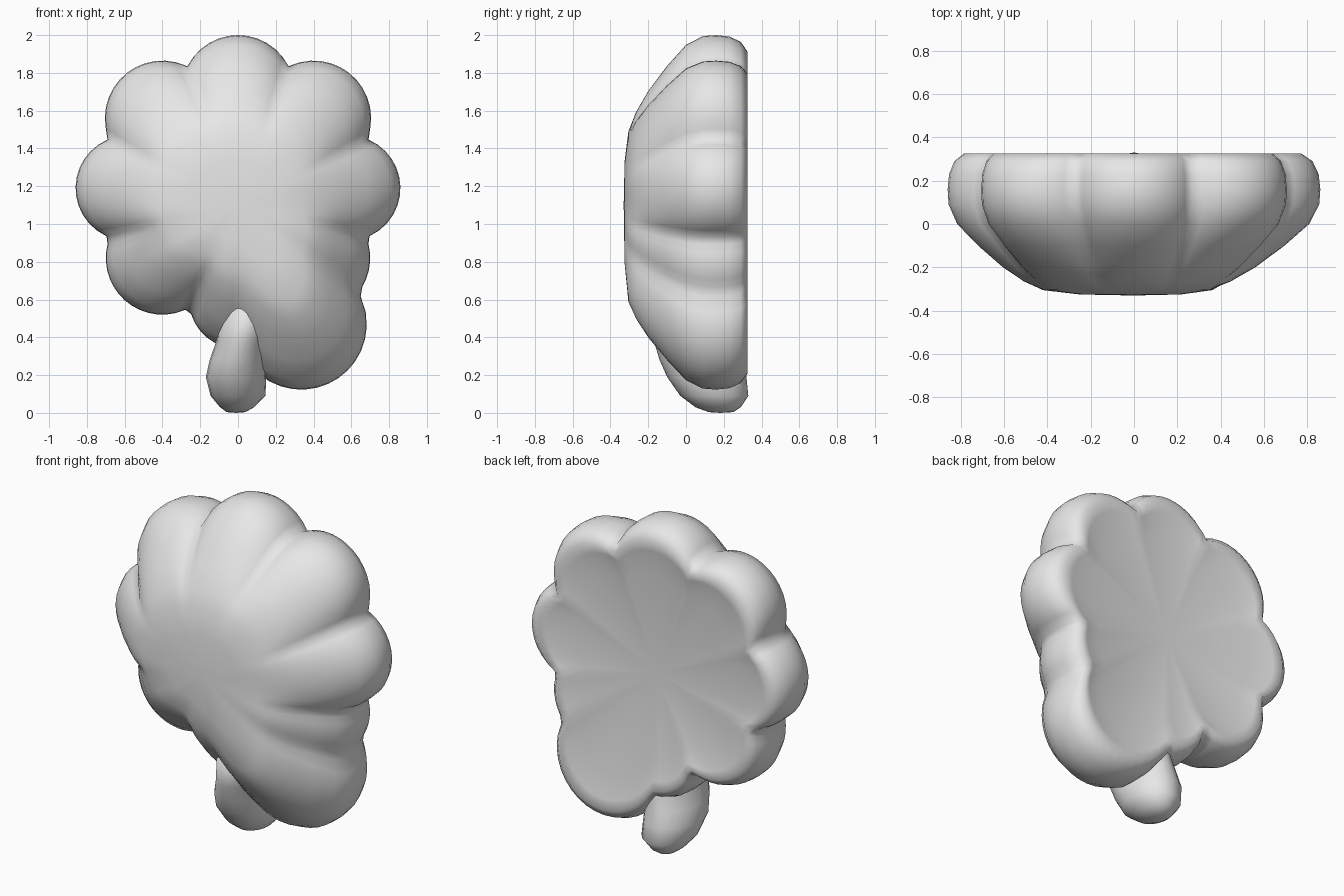
import bpy, bmesh, math

if "Cube" in bpy.data.objects:
    bpy.data.objects.remove(bpy.data.objects["Cube"])

grey = bpy.data.materials.new("light_grey")
grey.diffuse_color = (0.8, 0.8, 0.8, 1)
grey.use_nodes = True
grey.node_tree.nodes["Principled BSDF"].inputs["Base Color"].default_value = grey.diffuse_color

CENTRE_Z = 1.1
# Rounded lobes of the outline: x, z, radius
LOBES = [(0, 1.70, 0.30), (0, 0.60, 0.26), (0.335, 0.47, 0.347)]
for s in (-1, 1):
    LOBES += [(s * 0.40, 1.56, 0.305), (s * 0.58, 1.19, 0.28), (s * 0.40, 0.82, 0.30)]

# Radius of the flat front area every 30 degrees, from +x anticlockwise
PLATEAU = [0.34, 0.38, 0.40, 0.39, 0.41, 0.44, 0.42, 0.37, 0.30, 0.35, 0.58, 0.40]

# Depth profile: (0 = front plateau edge, 1 = outer outline), y
PROFILE = [(0, -0.305), (0.2, -0.265), (0.42, -0.2), (0.68, -0.1), (0.9, 0.0),
           (0.99, 0.09), (1.0, 0.16), (0.985, 0.23), (0.93, 0.29),
           (0.83, 0.325), (0.7, 0.315), (0.4, 0.29)]


def outline_radius(a):
    """Farthest hit of a ray from the body centre on any lobe."""
    dx, dz = math.cos(a), math.sin(a)
    best = 0.4
    for x, z, r in LOBES:
        along = x * dx + (z - CENTRE_Z) * dz
        disc = r * r - (x * x + (z - CENTRE_Z) ** 2 - along * along)
        if disc > 0:
            best = max(best, along + math.sqrt(disc))
    return best


def plateau_radius(a):
    t = (a / math.tau * 12) % 12
    i = int(t)
    f = (1 - math.cos((t - i) * math.pi)) / 2
    return PLATEAU[i % 12] * (1 - f) + PLATEAU[(i + 1) % 12] * f


def loft(name, rings, first, last):
    """Skin closed rings and close both ends with a fan."""
    bm = bmesh.new()
    loops = [[bm.verts.new(p) for p in ring] for ring in rings]
    n = len(loops[0])
    for a, b in zip(loops, loops[1:]):
        for i in range(n):
            j = (i + 1) % n
            bm.faces.new((a[i], a[j], b[j], b[i]))
    for loop, tip in ((loops[0], first), (loops[-1], last)):
        v = bm.verts.new(tip)
        for i in range(n):
            bm.faces.new((loop[i], loop[(i + 1) % n], v))
    bmesh.ops.recalc_face_normals(bm, faces=bm.faces)
    for f in bm.faces:
        f.smooth = True
    me = bpy.data.meshes.new(name)
    bm.to_mesh(me)
    bm.free()
    me.materials.append(grey)
    ob = bpy.data.objects.new(name, me)
    bpy.context.collection.objects.link(ob)
    return ob


# Lobed body, lofted from the front plateau round to the back
N = 108
angles = [math.tau * i / N for i in range(N)]
rings = []
for t, y in [(-0.4, -0.325)] + PROFILE:
    ring = []
    for a in angles:
        r0, r1 = plateau_radius(a), outline_radius(a)
        r = r0 + (r1 - r0) * t if t >= 0 else r0 * (1 + t)
        ring.append((r * math.cos(a), y, CENTRE_Z + r * math.sin(a)))
    rings.append(ring)
loft("lobed_body", rings, (0, -0.33, CENTRE_Z), (0, 0.28, CENTRE_Z))

# Stem below the body: z, x centre, half width, y front, y back
STEM = [(0.004, -0.01, 0.05, 0.12, 0.25), (0.03, -0.005, 0.09, 0.05, 0.29),
        (0.09, 0.0, 0.145, -0.03, 0.33), (0.19, -0.01, 0.16, -0.10, 0.32),
        (0.28, 0.0, 0.15, -0.14, 0.30), (0.38, 0.02, 0.135, -0.17, 0.285),
        (0.55, 0.05, 0.14, -0.20, 0.27)]
stem_rings = []
for z, cx, w, y0, y1 in STEM:
    stem_rings.append([(cx + w * math.cos(a), (y0 + y1) / 2 + (y1 - y0) / 2 * math.sin(a), z)
                       for a in (math.tau * i / 20 for i in range(20))])
loft("stem", stem_rings, (-0.01, 0.18, 0), (0.06, 0.05, 0.65))
